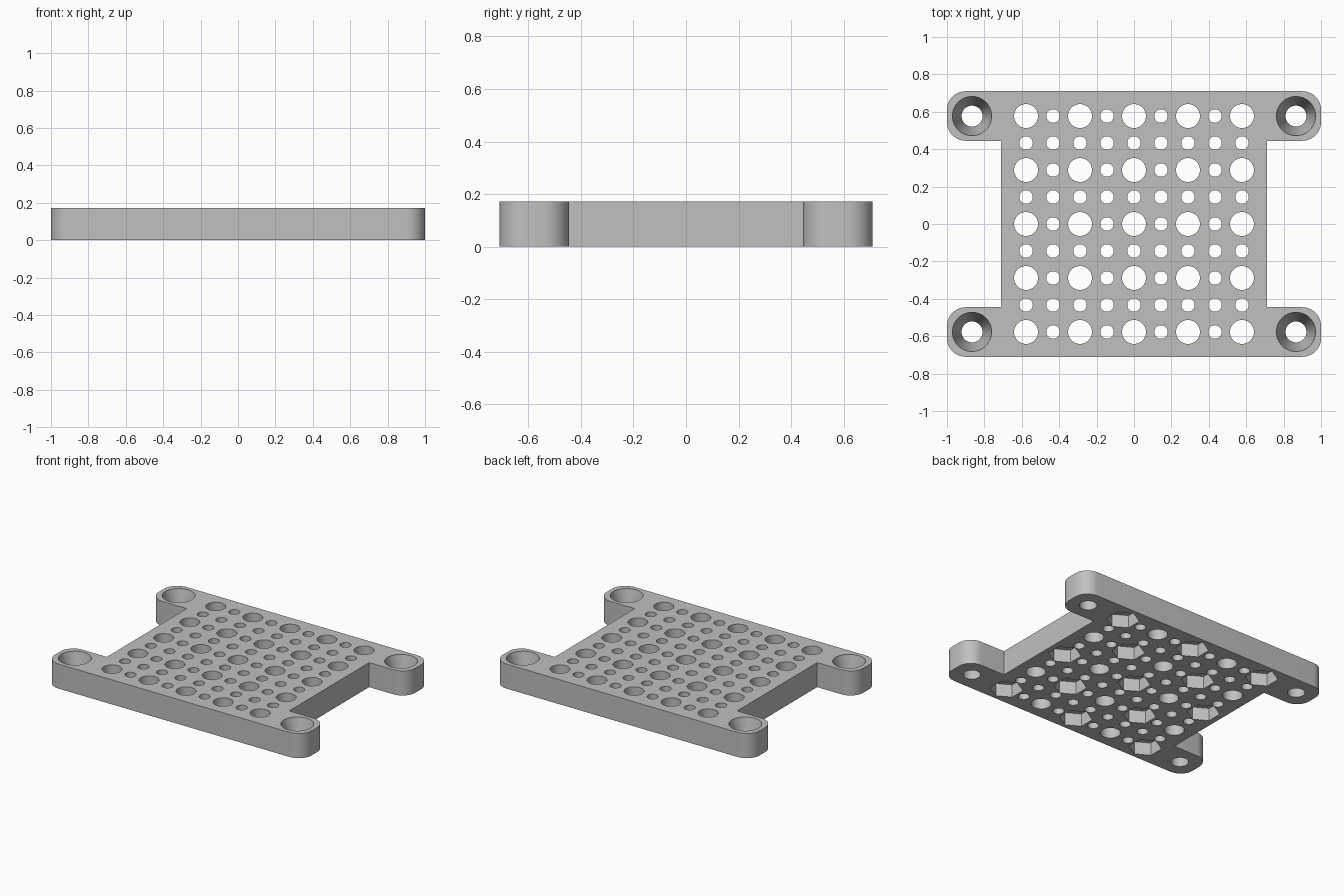
import bpy, bmesh
from math import cos, sin, pi, radians

cube = bpy.data.objects.get("Cube")
if cube:
    bpy.data.objects.remove(cube, do_unlink=True)

THICK = 0.173      # plate thickness
PITCH = 0.1443     # spacing of the hole grid
BODY = 0.71        # half width of the square body
TAB_IN = 0.445     # inner edge of the corner tabs
ROUND = 0.1        # tab corner radius

grey = bpy.data.materials.new("light grey")
grey.use_nodes = True
COLOUR = (0.53, 0.53, 0.53, 1)
grey.diffuse_color = COLOUR
grey.node_tree.nodes["Principled BSDF"].inputs["Base Color"].default_value = COLOUR


def make_object(name, bm):
    bmesh.ops.recalc_face_normals(bm, faces=bm.faces)
    mesh = bpy.data.meshes.new(name)
    bm.to_mesh(mesh)
    bm.free()
    obj = bpy.data.objects.new(name, mesh)
    bpy.context.collection.objects.link(obj)
    return obj


def add_stack(bm, x, y, rings, sides, turn=0.0):
    """Closed solid made of stacked (radius, z) rings."""
    loops = []
    for r, z in rings:
        angles = [turn + 2 * pi * i / sides for i in range(sides)]
        loops.append([bm.verts.new((x + r * cos(a), y + r * sin(a), z)) for a in angles])
    for low, high in zip(loops, loops[1:]):
        for i in range(sides):
            j = (i + 1) % sides
            bm.faces.new((low[i], low[j], high[j], high[i]))
    bm.faces.new(loops[0][::-1])
    bm.faces.new(loops[-1])


def arc(cx, cy, start):
    """Quarter circle, counter-clockwise."""
    steps = 10
    angles = [radians(start + 90 * i / steps) for i in range(steps + 1)]
    return [(cx + ROUND * cos(a), cy + ROUND * sin(a)) for a in angles]


# Plate outline: a square body with four rounded tabs
right_top = ([(BODY, TAB_IN)] + arc(1 - ROUND, TAB_IN + ROUND, -90)
             + arc(1 - ROUND, BODY - ROUND, 0))
left_top = [(-x, y) for x, y in reversed(right_top)]
upper = right_top + left_top
outline = upper + [(-x, -y) for x, y in upper]

bm = bmesh.new()
base = bm.faces.new([bm.verts.new((x, y, 0)) for x, y in outline])
top = bmesh.ops.extrude_face_region(bm, geom=[base])["geom"]
bmesh.ops.translate(bm, vec=(0, 0, THICK),
                    verts=[v for v in top if isinstance(v, bmesh.types.BMVert)])
plate = make_object("mounting_plate", bm)

# Cutters: grid holes, countersunk screw holes, hexagonal nut pockets
holes, pockets = bmesh.new(), bmesh.new()
for i in range(-4, 5):
    for j in range(-4, 5):
        x, y = i * PITCH, j * PITCH
        large = i % 2 == 0 and j % 2 == 0
        radius = 0.064 if large else 0.036
        add_stack(holes, x, y, [(radius, -0.1), (radius, 0.3)], 40 if large else 28)
        if large and (i + j) % 4 == 0:
            add_stack(pockets, x, y, [(0.106, -0.1), (0.106, 0.09)], 6, pi / 6)
for sx in (-1, 1):
    for sy in (-1, 1):
        add_stack(holes, sx * 0.866, sy * 0.577,
                  [(0.056, -0.1), (0.056, 0.06), (0.105, THICK - 0.005),
                   (0.105, 0.3)], 48)

cutters = [make_object("hole_cutter", holes), make_object("pocket_cutter", pockets)]
for cutter in cutters:
    cutter.hide_render = True
    cut = plate.modifiers.new(cutter.name, "BOOLEAN")
    cut.operation = "DIFFERENCE"
    cut.solver = "EXACT"
    cut.object = cutter

# Bake the cuts, then drop the cutters
bpy.context.view_layer.update()
graph = bpy.context.evaluated_depsgraph_get()
baked = bpy.data.meshes.new_from_object(plate.evaluated_get(graph))
plate.modifiers.clear()
plate.data = baked
for cutter in cutters:
    bpy.data.objects.remove(cutter, do_unlink=True)

plate.data.materials.clear()
plate.data.materials.append(grey)
for o in bpy.context.selected_objects:
    o.select_set(False)
plate.select_set(True)
bpy.context.view_layer.objects.active = plate
bpy.ops.object.shade_smooth_by_angle(angle=radians(30))
